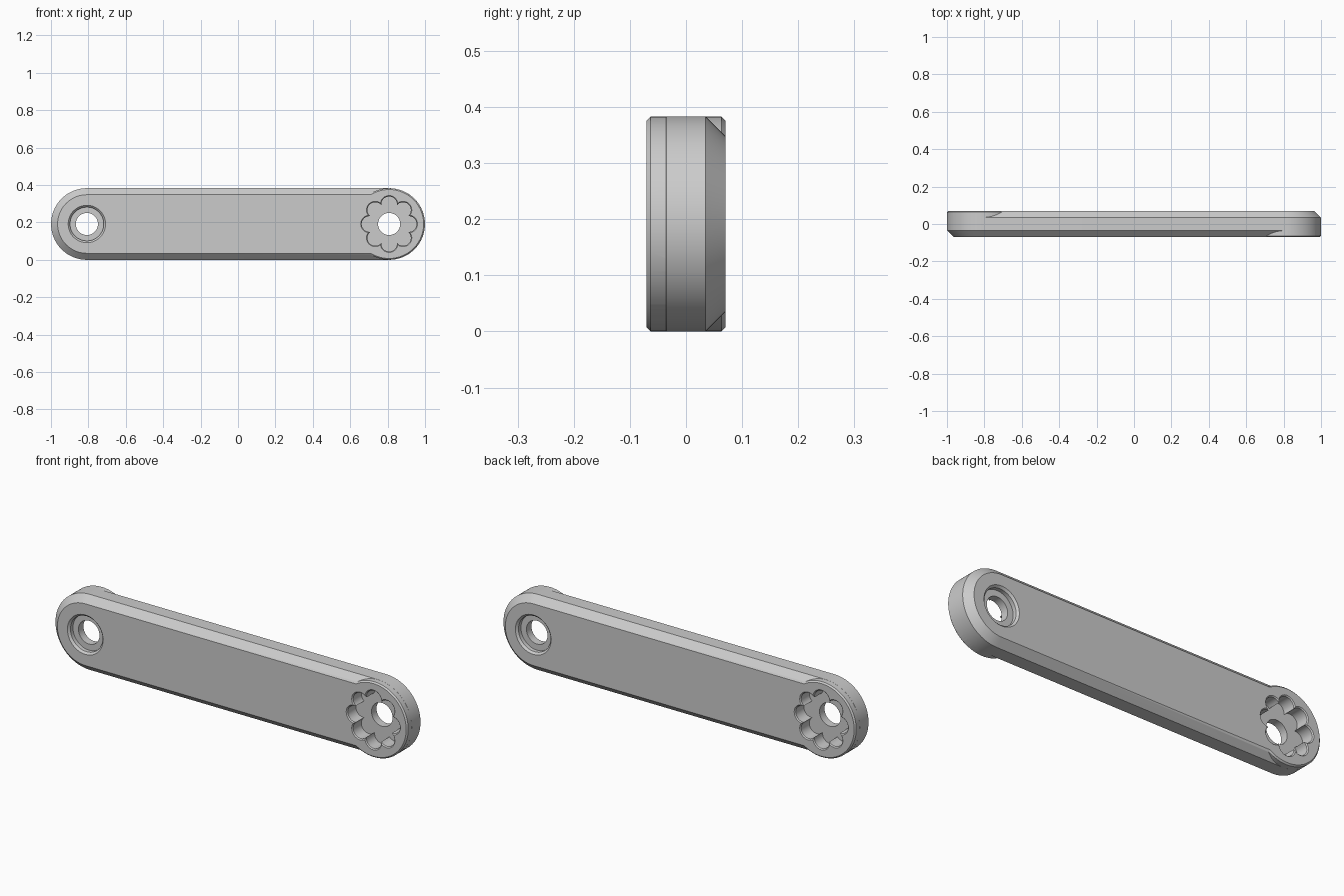
import bpy, bmesh
from math import sin, cos, asin, pi, radians

if "Cube" in bpy.data.objects:
    bpy.data.objects.remove(bpy.data.objects["Cube"])

R = 0.1915          # end radius
CX, CZ = 0.808, R   # end centres at x = +-CX
T = 0.07            # half thickness
BIG, SMALL = 0.035, 0.007


def circle(cx, r, n=96):
    return [(cx + r * cos(2 * pi * i / n), CZ + r * sin(2 * pi * i / n)) for i in range(n)]


def stadium(r, n=48):
    pts = []
    for side, start in ((1, -pi / 2), (-1, pi / 2)):
        for i in range(n + 1):
            a = start + pi * i / n
            pts.append((side * CX + r * cos(a), CZ + r * sin(a)))
    return pts


def flower(cx, lobe_r, dist=0.105, petals=8, n=16):
    # outline of overlapping round petals, from cusp to cusp
    half = pi / petals
    end = half + asin(dist * sin(half) / lobe_r)
    pts = []
    for k in range(petals):
        a = 2 * half * k
        for i in range(n):
            f = -end + 2 * end * i / n
            u, v = dist + lobe_r * cos(f), lobe_r * sin(f)
            pts.append((cx + u * cos(a) - v * sin(a), CZ + u * sin(a) + v * cos(a)))
    return pts


def loft(name, layers, turned=False):
    # skin a stack of (y, outline) layers; turned = half turn about z
    s = -1 if turned else 1
    bm = bmesh.new()
    rings = [[bm.verts.new((s * x, s * y, z)) for x, z in pts] for y, pts in layers]
    n = len(rings[0])
    for a, b in zip(rings, rings[1:]):
        for i in range(n):
            j = (i + 1) % n
            bm.faces.new((a[i], a[j], b[j], b[i]))
    bm.faces.new(rings[0])
    bm.faces.new(rings[-1])
    bmesh.ops.recalc_face_normals(bm, faces=bm.faces[:])
    me = bpy.data.meshes.new(name)
    bm.to_mesh(me)
    bm.free()
    ob = bpy.data.objects.new(name, me)
    bpy.context.collection.objects.link(ob)
    return ob


def combine(target, tool, operation):
    mod = target.modifiers.new(operation, 'BOOLEAN')
    mod.operation, mod.solver, mod.object = operation, 'EXACT', tool
    bpy.context.view_layer.objects.active = target
    bpy.ops.object.modifier_apply(modifier=mod.name)
    bpy.data.objects.remove(tool)


# Bar with wide chamfers on both faces
arm = loft("link_arm", [(-T, stadium(R - BIG)), (-T + BIG, stadium(R)),
                        (T - BIG, stadium(R)), (T, stadium(R - BIG))])

# Full-radius round boss on one end of each face
RB = R - 0.0002
for turned in (False, True):
    boss = loft("boss", [(-T, circle(CX, RB - SMALL)), (-T + SMALL, circle(CX, RB)),
                         (0.02, circle(CX, RB))], turned)
    combine(arm, boss, 'UNION')

for turned in (False, True):
    # Counterbore with bevelled rim, stepping down to the through hole
    bore = [(-T - 0.01, 0.11), (-T + 0.01, 0.09), (-T + 0.03, 0.09),
            (-T + 0.03, 0.059), (0.02, 0.059)]
    combine(arm, loft("bore_cutter", [(y, circle(-CX, r)) for y, r in bore], turned), 'DIFFERENCE')
    # Petal-shaped pocket in the boss, with a fine bevelled rim
    pocket = [(-T - 0.005, 0.047), (-T, 0.047), (-T + 0.005, 0.042), (0.0, 0.042)]
    combine(arm, loft("pocket_cutter", [(y, flower(CX, r)) for y, r in pocket], turned), 'DIFFERENCE')

# Smooth the round walls, keep chamfers crisp
arm.select_set(True)
bpy.context.view_layer.objects.active = arm
bpy.ops.object.shade_smooth_by_angle(angle=radians(25))
